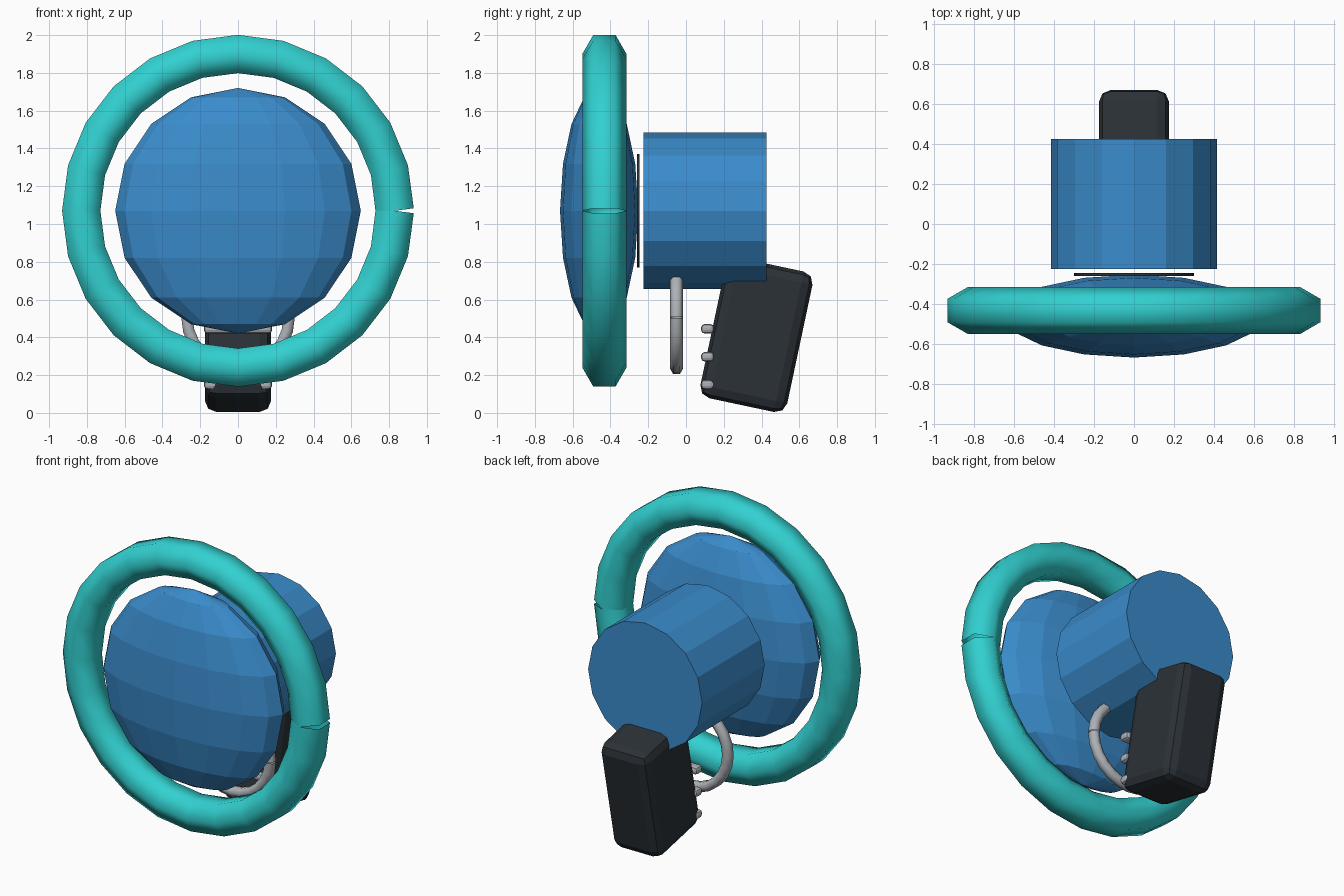
import bpy, bmesh, math
from mathutils import Vector

if "Cube" in bpy.data.objects:
    bpy.data.objects.remove(bpy.data.objects["Cube"])


def material(name, rgb):
    m = bpy.data.materials.new(name)
    m.diffuse_color = (*rgb, 1)
    m.use_nodes = True
    m.node_tree.nodes["Principled BSDF"].inputs["Base Color"].default_value = m.diffuse_color
    return m


TEAL = material("teal", (0.032, 0.63, 0.63))
BLUE = material("blue", (0.042, 0.26, 0.60))
DARK = material("charcoal", (0.024, 0.031, 0.038))
GREY = material("light grey", (0.42, 0.44, 0.47))


def finish(obj, name, mat):
    obj.name = name
    obj.data.materials.append(mat)
    return obj


def split_ring(name, mat, center, major, minor, steps=24, sides=6):
    """Hexagonal tube round the y axis, with a small wedge split at +x."""
    bm = bmesh.new()
    loops = []
    half = math.pi / steps
    for i in range(steps + 1):
        a = 2 * math.pi * i / steps
        tilt = half if i == 0 else -half if i == steps else 0
        mid = Vector((math.cos(a), 0, math.sin(a))) * major
        out = Vector((math.cos(a + tilt), 0, math.sin(a + tilt)))
        loop = []
        for j in range(sides):
            b = 2 * math.pi * j / sides
            offset = out * math.sin(b) + Vector((0, math.cos(b), 0))
            loop.append(bm.verts.new(mid + offset * minor))
        loops.append(loop)
    for p, q in zip(loops, loops[1:]):
        for j in range(sides):
            k = (j + 1) % sides
            bm.faces.new((p[j], p[k], q[k], q[j])).smooth = True
    bmesh.ops.recalc_face_normals(bm, faces=bm.faces)
    mesh = bpy.data.meshes.new(name)
    bm.to_mesh(mesh)
    bm.free()
    obj = bpy.data.objects.new(name, mesh)
    obj.location = center
    bpy.context.collection.objects.link(obj)
    return finish(obj, name, mat)


def drum(name, mat, radius, y0, y1, z, sides):
    bpy.ops.mesh.primitive_cylinder_add(
        vertices=sides, radius=radius, depth=y1 - y0,
        location=(0, (y0 + y1) / 2, z), rotation=(math.pi / 2, 0, 0))
    return finish(bpy.context.object, name, mat)


def rounded_box(name, mat, center, size, bevel, segments, tilt=0):
    bpy.ops.mesh.primitive_cube_add(size=1, location=center)
    obj = bpy.context.object
    for v in obj.data.vertices:
        v.co = Vector(c * s for c, s in zip(v.co, size))
    obj.rotation_euler.x = tilt
    mod = obj.modifiers.new("rounding", 'BEVEL')
    mod.width, mod.segments = bevel, segments
    return finish(obj, name, mat)


# Large front ring
split_ring("outer_ring", TEAL, (0, -0.432, 1.07), 0.83, 0.117)

# Flattened dome inside the ring
bpy.ops.mesh.primitive_uv_sphere_add(segments=16, ring_count=8, radius=1,
                                     location=(0, -0.46, 1.07))
dome = finish(bpy.context.object, "front_dome", BLUE)
dome.scale = (0.65, 0.207, 0.65)

# Rear body and the thin plate in front of it
drum("rear_body", BLUE, 0.415, -0.225, 0.425, 1.07, 16)
drum("thin_plate", DARK, 0.30, -0.26, -0.245, 1.07, 32)

# Hanging loop, partly buried in the body
split_ring("hanging_loop", GREY, (0, -0.05, 0.505), 0.27, 0.035)

# Tilted grip with three cross bars on its front
rounded_box("grip", DARK, (0, 0.373, 0.413), (0.35, 0.47, 0.76),
            0.06, 2, math.radians(-12))
for i, z in enumerate((0.15, 0.297, 0.445)):
    rounded_box(f"grip_bar_{i + 1}", GREY, (0, 0.114, z),
                (0.36, 0.068, 0.05), 0.018, 2)
